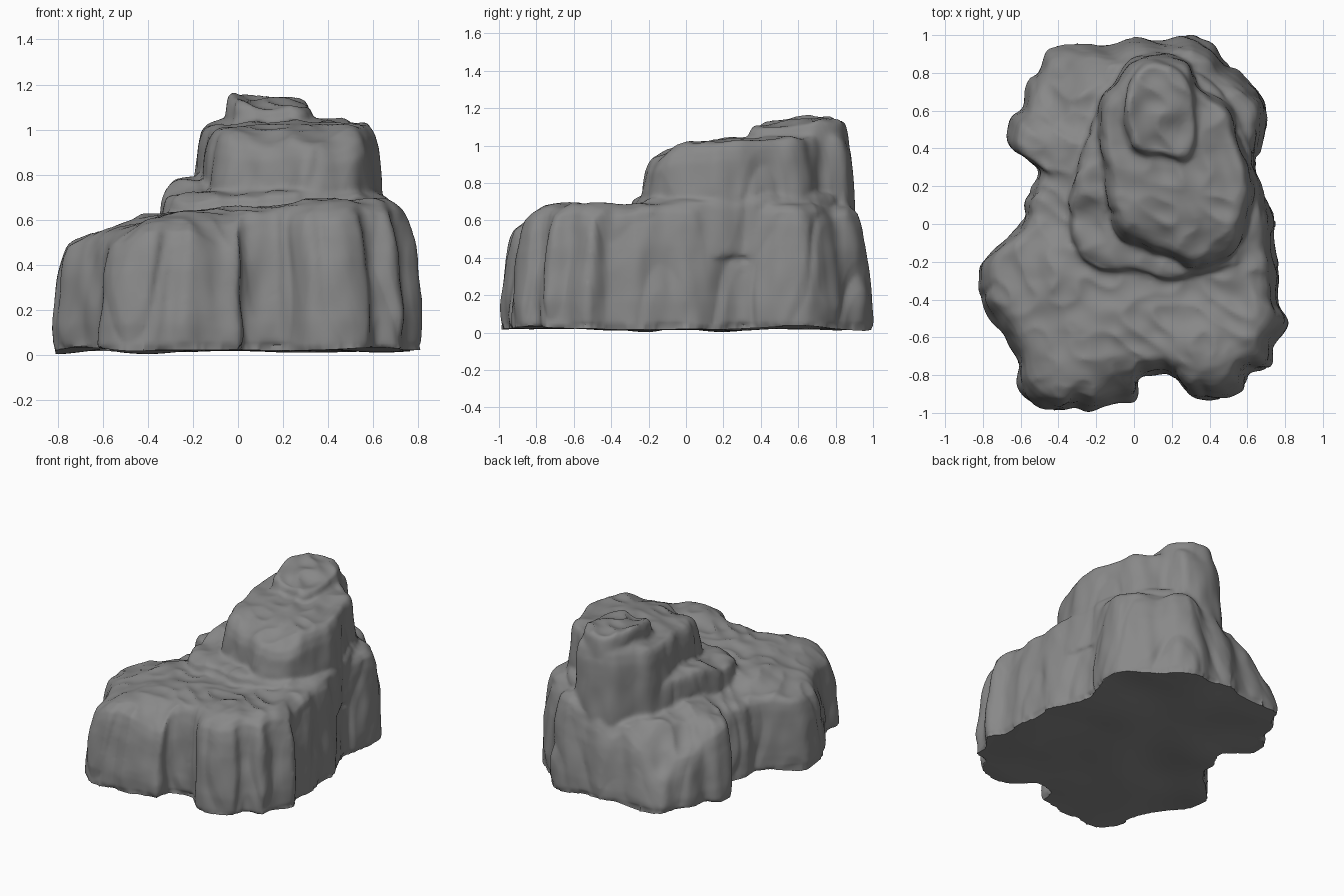
import bpy, bmesh, math
from mathutils import Vector, noise

if "Cube" in bpy.data.objects:
    bpy.data.objects.remove(bpy.data.objects["Cube"])


def smooth_loop(pts, n=5):
    """Dense closed Catmull-Rom outline."""
    out = []
    P = [Vector(p) for p in pts]
    for i in range(len(P)):
        a, b, c, d = P[i - 1], P[i], P[(i + 1) % len(P)], P[(i + 2) % len(P)]
        for k in range(n):
            t = k / n
            out.append(0.5 * (2 * b + (c - a) * t + (2 * a - 5 * b + 4 * c - d) * t * t
                              + (3 * b - a - 3 * c + d) * t ** 3))
    return out


def height(x, y, ctrl):
    """Inverse-distance blend of a few (x, y, z) heights."""
    w = [1 / ((x - a) ** 2 + (y - b) ** 2 + 0.004) ** 1.5 for a, b, _ in ctrl]
    return sum(q * c[2] for q, c in zip(w, ctrl)) / sum(w)


def tier(name, pts, centre, z0, ctrl, lean, soft=1):
    """Lofted rock tier: steep leaning wall, rounded rim, uneven top."""
    bm = bmesh.new()
    c = Vector(centre)
    loop = smooth_loop(pts)
    rings = [(1, 0), (1, .2), (1 - .2 * lean, .42), (1 - .42 * lean, .65),
             (1 - .7 * lean, 1 - .14 * soft), (1 - lean, 1 - .06 * soft),
             (.96 - lean, 1 - .02 * soft), (.9 - lean, 1), (.8 - lean, 1),
             (.6, 1), (.45, 1), (.3, 1), (.15, 1)]
    prev = None
    for s, f in rings:
        row = []
        for p in loop:
            q = c + (p - c) * s
            row.append(bm.verts.new((q.x, q.y, z0 + (height(q.x, q.y, ctrl) - z0) * f)))
        if prev:
            for i in range(len(row)):
                j = (i + 1) % len(row)
                bm.faces.new((prev[i], prev[j], row[j], row[i]))
        else:
            bm.faces.new(row[::-1])
        prev = row
    bm.faces.new(prev)
    me = bpy.data.meshes.new(name)
    bm.to_mesh(me)
    bm.free()
    ob = bpy.data.objects.new(name, me)
    bpy.context.collection.objects.link(ob)
    return ob


# Broad base with lobed outline
base = tier("rock_formation", [
    (-.82, -.30), (-.80, -.43), (-.71, -.56), (-.62, -.72), (-.61, -.87), (-.53, -.96), (-.42, -.99),
    (-.32, -.97), (-.22, -.99), (-.11, -.95), (0, -.93), (.03, -.82), (.17, -.79), (.24, -.85),
    (.33, -.92), (.46, -.93), (.57, -.88), (.61, -.79), (.72, -.75), (.74, -.64), (.82, -.53),
    (.76, -.42), (.77, -.25), (.74, -.1), (.75, .02), (.69, .15), (.64, .3), (.67, .42), (.70, .55),
    (.68, .68), (.58, .78), (.48, .86), (.41, .95), (.28, 1.0), (.15, .97), (0, .99), (-.12, .95),
    (-.3, .96), (-.45, .93), (-.49, .83), (-.56, .75), (-.58, .62), (-.66, .55), (-.66, .43),
    (-.57, .35), (-.50, .28), (-.58, .12), (-.58, .03), (-.7, -.1), (-.80, -.2)],
    (0, 0), .03, [
    (-.75, -.35, .52), (-.6, -.8, .53), (-.25, -.9, .6), (-.2, -.7, .64), (-.02, -.92, .48),
    (.1, -.72, .66), (0, -.55, .66), (.4, -.9, .64), (.4, -.65, .70), (.65, -.6, .69),
    (.7, -.1, .70), (-.3, -.25, .64), (-.5, .1, .53), (-.56, .4, .55), (-.5, .7, .4),
    (-.42, .9, .24), (-.1, .97, .36), (-.1, .85, .58), (.1, .92, .62), (-.25, .65, .58),
    (-.3, .4, .61), (.32, .9, .69), (.58, .6, .70), (.1, .2, .7)], .075, 1.3)

# Thin ledge around the tower foot
ledge = tier("ledge", [
    (-.30, .32), (-.35, .1), (-.33, -.12), (-.22, -.26), (0, -.27), (.16, -.32), (.33, -.29),
    (.58, -.22), (.69, 0), (.66, .25), (.56, .6), (.3, .84), (0, .85), (-.2, .6)],
    (.15, .25), .4, [(-.3, 0, .71), (-.24, .25, .79), (0, -.25, .71), (.3, -.28, .73),
                     (.65, 0, .71), (.2, .3, .76)], .06)

# Steep upper tower
tower = tier("tower", [
    (-.20, .65), (-.21, .45), (-.18, .25), (-.15, .05), (-.09, -.09), (.05, -.17), (.2, -.21),
    (.31, -.27), (.46, -.24), (.57, -.16), (.62, 0), (.65, .2), (.59, .4), (.52, .62), (.42, .69),
    (.33, .76), (.29, .88), (.1, .91), (-.03, .87), (-.12, .75)],
    (.22, .45), .3, [(.1, -.1, .96), (.4, -.15, .95), (.2, .05, 1.01), (.5, .02, 1.02),
                     (-.1, .1, 1.0), (.2, .2, 1.04), (.5, .3, 1.03), (-.15, .5, 1.03),
                     (.1, .6, 1.08), (.4, .55, 1.05), (.1, .85, 1.07)], .11)

# Small summit block
summit = tier("summit", [
    (-.06, .6), (-.04, .44), (.0, .37), (.15, .34), (.30, .33), (.35, .5), (.33, .72),
    (.24, .84), (.08, .87), (-.02, .78)],
    (.11, .62), .9, [(0, .5, 1.14), (-.02, .65, 1.175), (.15, .6, 1.16), (.28, .5, 1.1),
                     (.2, .8, 1.14), (.1, .38, 1.11)], .12)

# Fuse the tiers into one mass
parts = [base, ledge, tower, summit]
bpy.ops.object.select_all(action='DESELECT')
for ob in parts:
    ob.select_set(True)
bpy.context.view_layer.objects.active = base
bpy.ops.object.join()
m = base.modifiers.new("fuse", 'REMESH')
m.mode = 'VOXEL'
m.voxel_size = .015
bpy.ops.object.modifier_apply(modifier=m.name)
m = base.modifiers.new("soften", 'SMOOTH')
m.factor, m.iterations = .5, 4
bpy.ops.object.modifier_apply(modifier=m.name)

# Weathering: vertical cracks on the walls, broken creases on the tops
me = base.data
normals = [v.normal.copy() for v in me.vertices]
for v, n in zip(me.vertices, normals):
    p = v.co
    wall = 1 - abs(n.z)
    crack = min(abs(noise.noise((p.x * 4, p.y * 4, p.z * 1.5))), .22) - .14
    fine = noise.noise((p.x * 10, p.y * 10, p.z * 5))
    lump = noise.noise((p.x * 4 + 3, p.y * 5, p.z * 4))
    crease = .15 - abs(noise.noise((p.x * 6 + p.y * 2, p.y * 7, 5)))
    if n.z > -.6:
        v.co = p + n * (wall * (.055 * crack + .012 * fine)
                        + (1 - wall) * (.015 * lump + .03 * crease + .006 * fine))
    else:
        p.z = max(0, .022 + .03 * noise.noise((p.x * 2.5, p.y * 2.5, 1)))

# Dark grey stone
mat = bpy.data.materials.new("stone")
mat.diffuse_color = (.25, .25, .25, 1)
mat.use_nodes = True
mat.node_tree.nodes["Principled BSDF"].inputs["Base Color"].default_value = mat.diffuse_color
me.materials.clear()
me.materials.append(mat)
bpy.ops.object.shade_smooth_by_angle(angle=math.radians(40))
